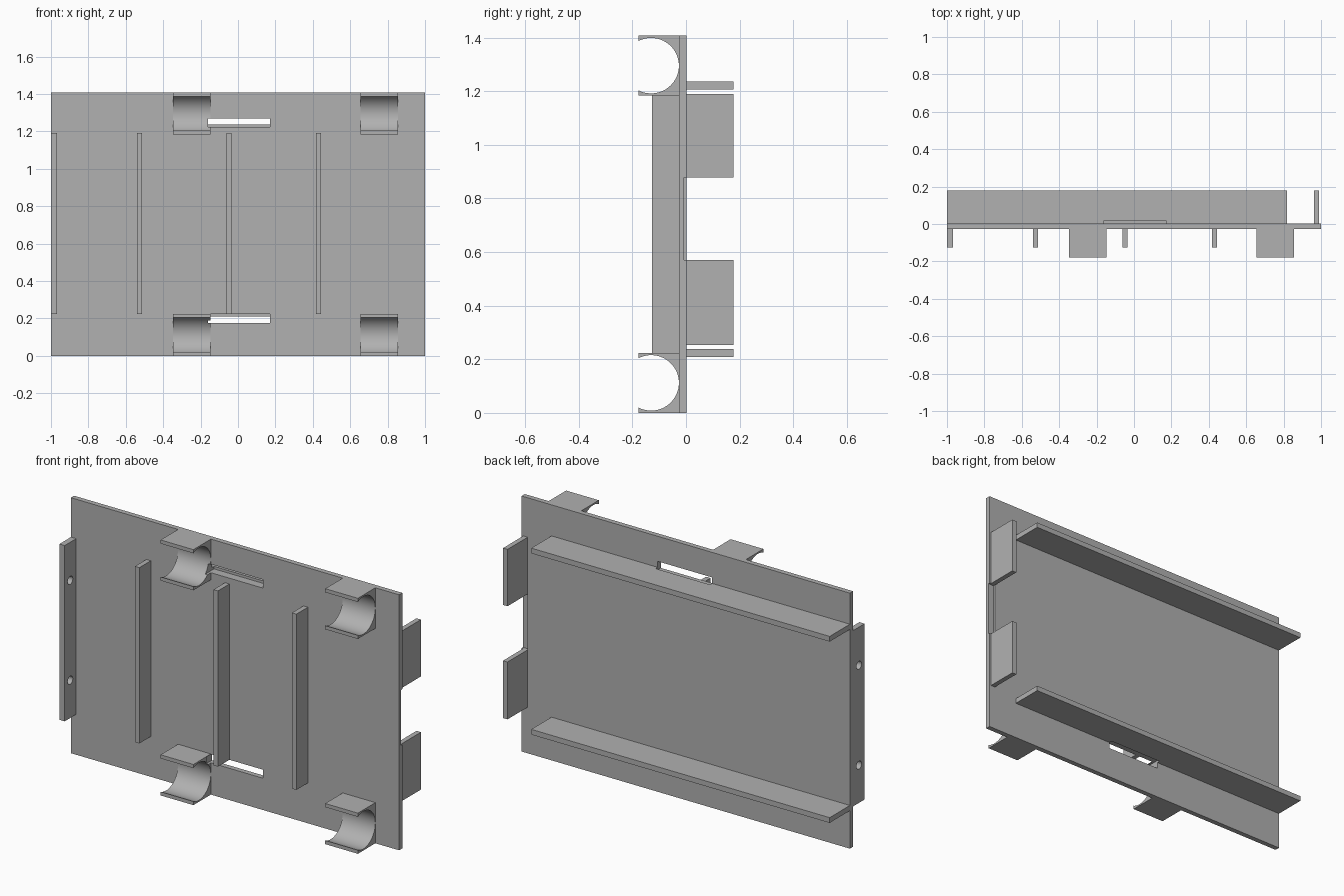
import bpy, bmesh, math
from mathutils import Matrix, Vector

if "Cube" in bpy.data.objects:
    bpy.data.objects.remove(bpy.data.objects["Cube"], do_unlink=True)

grey = bpy.data.materials.new("plain grey")
grey.use_nodes = True
colour = (0.44, 0.44, 0.44, 1)
grey.diffuse_color = colour
grey.node_tree.nodes["Principled BSDF"].inputs["Base Color"].default_value = colour

HEIGHT = 1.407
FRONT, BACK, REACH = -0.026, 0.002, 0.178   # plate faces and overall depth


def finish(name, bm):
    bmesh.ops.recalc_face_normals(bm, faces=bm.faces)
    mesh = bpy.data.meshes.new(name)
    bm.to_mesh(mesh)
    bm.free()
    mesh.materials.append(grey)
    ob = bpy.data.objects.new(name, mesh)
    bpy.context.collection.objects.link(ob)
    return ob


def box(name, x, y, z):
    bm = bmesh.new()
    lo, hi = Vector((x[0], y[0], z[0])), Vector((x[1], y[1], z[1]))
    bmesh.ops.create_cube(bm, size=1, matrix=Matrix.Translation((lo + hi) / 2) @ Matrix.Diagonal((*(hi - lo), 1)))
    return finish(name, bm)


def rod(name, x, y, z, radius):
    bm = bmesh.new()
    place = Matrix.Translation((x, y, z)) @ Matrix.Rotation(math.pi / 2, 4, 'Y')
    bmesh.ops.create_cone(bm, cap_ends=True, segments=32, radius1=radius, radius2=radius, depth=0.1, matrix=place)
    return finish(name, bm)


def select(ob):
    bpy.ops.object.select_all(action='DESELECT')
    ob.select_set(True)
    bpy.context.view_layer.objects.active = ob


def cut(ob, cutter):
    cutter.hide_render = True
    mod = ob.modifiers.new("cut", 'BOOLEAN')
    mod.operation, mod.solver, mod.object = 'DIFFERENCE', 'EXACT', cutter
    select(ob)
    bpy.ops.object.modifier_apply(modifier=mod.name)
    bpy.data.objects.remove(cutter, do_unlink=True)


def clip(name, x, z):
    # C-shaped profile, open to the front, extruded along x
    cy, radius, half = -0.13, 0.1035, 0.112
    opening = math.acos((-REACH - cy) / radius)
    points = [(FRONT, -half), (-REACH, -half)]
    for i in range(41):
        a = -opening + 2 * opening * i / 40
        points.append((cy + radius * math.cos(a), radius * math.sin(a)))
    points += [(-REACH, half), (FRONT, half)]
    bm = bmesh.new()
    face = bm.faces.new([bm.verts.new((x[0], y, z + dz)) for y, dz in points])
    new = bmesh.ops.extrude_face_region(bm, geom=[face])["geom"]
    bmesh.ops.translate(bm, vec=(x[1] - x[0], 0, 0), verts=[v for v in new if isinstance(v, bmesh.types.BMVert)])
    return finish(name, bm)


# Main plate with a shallow notch between the end tabs
plate = box("back_plate", (-1, 1), (FRONT, BACK), (0, HEIGHT))
cut(plate, box("notch_cutter", (0.963, 1.1), (-0.008, 0.1), (0.57, 0.877)))

# Upper and lower shelves, cable clips and strap slots
for level, shelf_z, slot_z, clip_z in (
        ("lower", (0.209, 0.238), (0.175, 0.222), 0.112),
        ("upper", (1.207, 1.236), (1.222, 1.269), 1.295)):
    shelf = box(level + "_shelf", (-1, 0.818), (BACK, REACH), shelf_z)
    right_clip = clip(level + "_right_clip", (-0.347, -0.147), clip_z)
    left_clip = clip(level + "_left_clip", (0.656, 0.855), clip_z)
    for part in (plate, shelf, right_clip):
        cut(part, box("slot_cutter", (-0.16, 0.172), (-0.06, 0.02), slot_z))
    for part in (right_clip, left_clip):
        select(part)
        bpy.ops.object.shade_smooth_by_angle(angle=math.radians(30))

# Front ribs
rib_y, rib_z = (-0.126, FRONT), (0.222, 1.19)
for i, x in enumerate((-0.54, -0.061, 0.417)):
    box(f"front_rib_{i + 1}", (x, x + 0.027), rib_y, rib_z)

# End rib with two screw holes
end_rib = box("end_rib", (-1, -0.968), rib_y, rib_z)
for z in (0.43, 0.98):
    cut(end_rib, rod("hole_cutter", -0.984, -0.077, z, 0.022))

# Rear end tabs
for name, z in (("lower_tab", (0.254, 0.57)), ("upper_tab", (0.877, 1.19))):
    box(name, (0.963, 0.99), (BACK, REACH), z)
